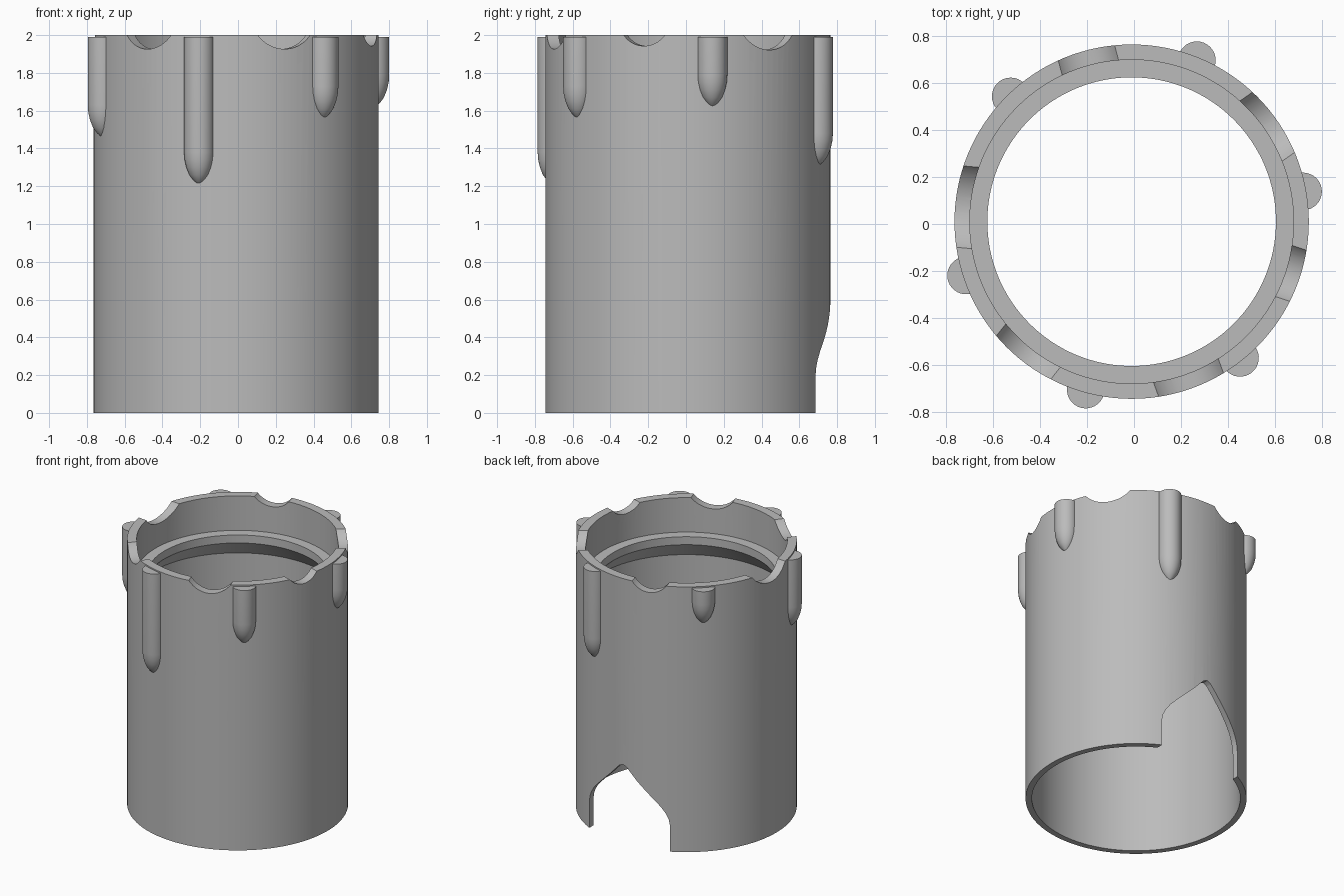
import bpy, bmesh
from math import cos, sin, pi, radians
from mathutils import Matrix

cube = bpy.data.objects.get("Cube")
if cube:
    bpy.data.objects.remove(cube, do_unlink=True)

CENTRE = Matrix.Translation((-0.01, 0.01, 0))
OUTER = 0.755

grey = bpy.data.materials.new("warm_grey")
grey.use_nodes = True
grey.diffuse_color = (0.5, 0.5, 0.5, 1)
grey.node_tree.nodes["Principled BSDF"].inputs["Base Color"].default_value = grey.diffuse_color


def lathe(bm, profile, sides, at=Matrix()):
    """Closed solid of revolution from (radius, height) points, bottom to top."""
    rings = [[bm.verts.new(at @ Matrix.Rotation(2 * pi * i / sides, 4, "Z") @ Matrix.Translation((r, 0, z)).translation)
              for i in range(sides)] for r, z in profile]
    for low, high in zip(rings, rings[1:]):
        for i in range(sides):
            j = (i + 1) % sides
            bm.faces.new((low[i], low[j], high[j], high[i]))
    bm.faces.new(rings[0][::-1])
    bm.faces.new(rings[-1])


def make(name, bm):
    bmesh.ops.recalc_face_normals(bm, faces=bm.faces)
    mesh = bpy.data.meshes.new(name)
    bm.to_mesh(mesh)
    bm.free()
    mesh.materials.append(grey)
    obj = bpy.data.objects.new(name, mesh)
    bpy.context.collection.objects.link(obj)
    return obj


def activate(obj):
    bpy.ops.object.select_all(action="DESELECT")
    obj.select_set(True)
    bpy.context.view_layer.objects.active = obj


def cut(obj, cutter):
    cutter.hide_render = True
    activate(obj)
    mod = obj.modifiers.new("cut", "BOOLEAN")
    mod.operation, mod.solver, mod.object = "DIFFERENCE", "EXACT", cutter
    bpy.ops.object.modifier_apply(modifier=mod.name)


# Outer cylinder
bm = bmesh.new()
lathe(bm, [(OUTER, 0), (OUTER, 2)], 128, CENTRE)
sleeve = make("sleeve", bm)

# Drips running down the outside: (angle, tip height)
DRIPS = [(254.7, 1.21), (308.5, 1.56), (10, 1.62), (68, 1.31), (134, 1.72), (198, 1.46)]
TIP = [(0.006, 0), (0.03, 0.02), (0.052, 0.05), (0.068, 0.09), (0.077, 0.13), (0.08, 0.17)]
bm = bmesh.new()
for angle, tip in DRIPS:
    spot = CENTRE @ Matrix.Rotation(radians(angle), 4, "Z") @ Matrix.Translation((0.742, 0, 0))
    lathe(bm, [(r, tip + h) for r, h in TIP] + [(0.08, 1.99)], 32, spot)
drips = make("drips", bm)

# Stepped bore with an inner ledge and a sloped underside
bm = bmesh.new()
lathe(bm, [(0.712, -0.1), (0.712, 1.56), (0.615, 1.68), (0.615, 1.74), (0.69, 1.74), (0.69, 2.1)], 128, CENTRE)
bore = make("bore_cutter", bm)

# Scalloped rim: (angle, angular width) of each melted notch
NOTCHES = [(105, 19), (35, 24), (-18, 17.5), (-70, 22.5), (231.5, 22.7), (175, 26.7)]
bm = bmesh.new()
for angle, width in NOTCHES:
    half = OUTER * sin(radians(width / 2))
    depth = half / 2
    radius = (half ** 2 + depth ** 2) / (2 * depth)
    spot = (CENTRE @ Matrix.Rotation(radians(angle), 4, "Z")
            @ Matrix.Translation((0.45, 0, 2 - depth + radius)) @ Matrix.Rotation(pi / 2, 4, "Y"))
    lathe(bm, [(radius, 0), (radius, 0.5)], 64, spot)
notches = make("notch_cutter", bm)

# Pointed cable opening at the back foot
SIDE = [(0.336, -0.1), (0.336, 0.2), (0.328, 0.245), (0.31, 0.285), (0.28, 0.33),
        (0.227, 0.386), (0.11, 0.5), (0.03, 0.585)]
outline = SIDE + [(0, 0.598)] + [(-x, z) for x, z in reversed(SIDE)]
bm = bmesh.new()
face = bm.faces.new([bm.verts.new((x - 0.01, 0.3, z)) for x, z in outline])
grown = bmesh.ops.extrude_face_region(bm, geom=[face])["geom"]
bmesh.ops.translate(bm, vec=(0, 0.7, 0), verts=[v for v in grown if isinstance(v, bmesh.types.BMVert)])
opening = make("opening_cutter", bm)

for cutter in (bore, notches, opening):
    cut(sleeve, cutter)
cut(drips, bore)
for cutter in (bore, notches, opening):
    bpy.data.objects.remove(cutter, do_unlink=True)

for obj in (sleeve, drips):
    activate(obj)
    bpy.ops.object.shade_smooth_by_angle(angle=radians(30))
